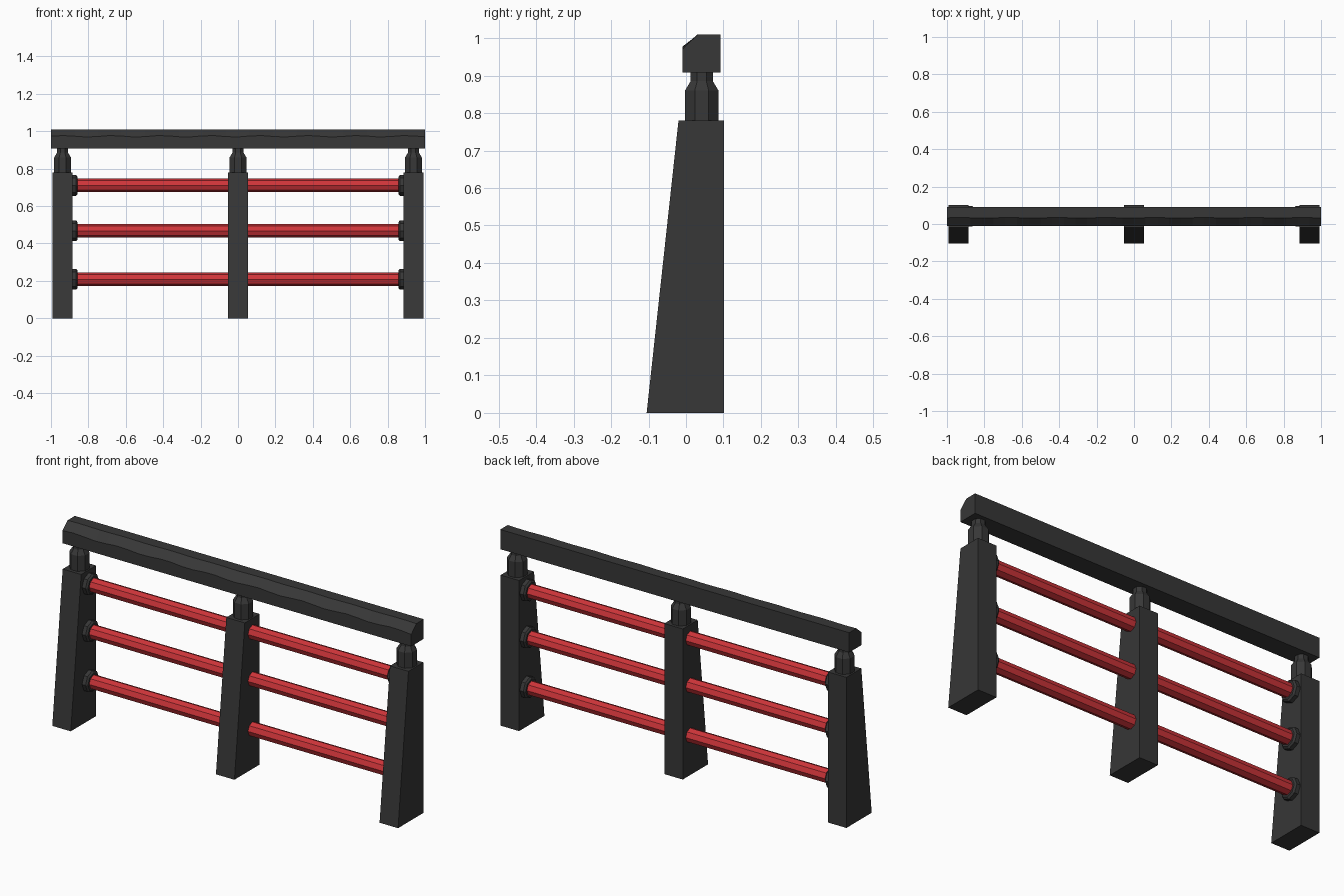
import bpy, bmesh, math
from mathutils import Vector

if "Cube" in bpy.data.objects:
    bpy.data.objects.remove(bpy.data.objects["Cube"])


def material(name, rgb):
    m = bpy.data.materials.new(name)
    m.use_nodes = True
    m.diffuse_color = (*rgb, 1)
    m.node_tree.nodes["Principled BSDF"].inputs["Base Color"].default_value = (*rgb, 1)
    return m


dark = material("dark grey", (0.038, 0.038, 0.038))
red = material("red", (0.62, 0.035, 0.042))


def loft(name, rings, mat):
    """Skin a list of equal-sized point rings and cap both ends."""
    bm = bmesh.new()
    rows = [[bm.verts.new(p) for p in ring] for ring in rings]
    n = len(rows[0])
    for a, b in zip(rows, rows[1:]):
        for i in range(n):
            j = (i + 1) % n
            bm.faces.new((a[i], a[j], b[j], b[i]))
    bm.faces.new(rows[0])
    bm.faces.new(rows[-1])
    bmesh.ops.recalc_face_normals(bm, faces=bm.faces)
    mesh = bpy.data.meshes.new(name)
    bm.to_mesh(mesh)
    bm.free()
    mesh.materials.append(mat)
    obj = bpy.data.objects.new(name, mesh)
    bpy.context.collection.objects.link(obj)
    return obj


def octagon(r, turn=0.0):
    return [(r * math.cos(math.pi * i / 4 + turn), r * math.sin(math.pi * i / 4 + turn))
            for i in range(8)]


AXIS_Y = 0.042
POSTS = {"right": -0.938, "middle": 0.0, "left": 0.938}
HALF = 0.053

# Tapered posts, each topped by a stepped octagonal collar
post_profile = [(-0.105, 0), (0.102, 0), (0.102, 0.78), (-0.02, 0.78)]
collar_steps = [(0.0485, 0.78), (0.0485, 0.86), (0.032, 0.885), (0.032, 0.912)]
for side, x in POSTS.items():
    loft(side + "_post",
         [[(x + s * HALF, y, z) for y, z in post_profile] for s in (-1, 1)], dark)
    loft(side + "_collar",
         [[(x + u, AXIS_Y + v, z) for u, v in octagon(r, math.pi / 8)]
          for r, z in collar_steps], dark)

# Red crossbars with flanges against the outer posts
inner = POSTS["left"] - HALF
flange_steps = [(0.055, 0), (0.055, 0.02), (0.046, 0.028)]
for level, z in (("lower", 0.208), ("middle", 0.467), ("upper", 0.71)):
    loft(level + "_bar",
         [[(x, AXIS_Y + u, z + v) for u, v in octagon(0.036)] for x in (-inner, inner)], red)
    for side, s in (("right", -1), ("left", 1)):
        loft(f"{level}_{side}_flange",
             [[(s * (inner - d), AXIS_Y + u, z + v) for u, v in octagon(r)]
              for r, d in flange_steps], dark)

# Top rail with a slightly uneven chamfer along the front
rings = []
COUNT = 32
for i in range(COUNT + 1):
    x = -1 + 2 * i / COUNT
    wave = 0.004 * math.sin(i * 1.5)
    rings.append([(x, -0.01, 0.908), (x, 0.092, 0.908), (x, 0.092, 1.01),
                  (x, 0.033 + wave / 2, 1.01), (x, -0.01, 0.973 + wave)])
loft("top_rail", rings, dark)
